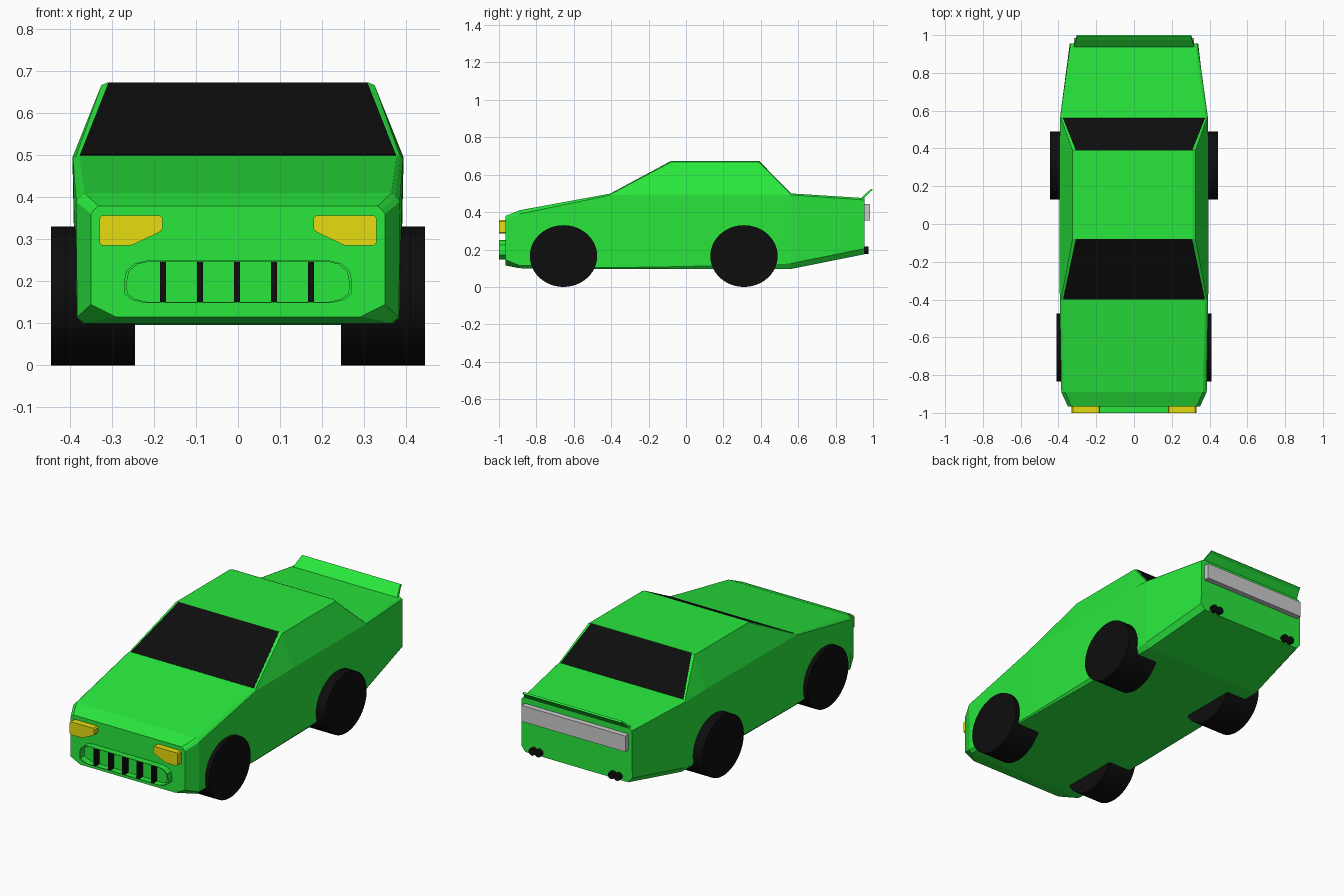
import bpy, bmesh, math
from mathutils import Vector

if "Cube" in bpy.data.objects:
    bpy.data.objects.remove(bpy.data.objects["Cube"])


def material(name, rgb):
    m = bpy.data.materials.new(name)
    m.diffuse_color = (*rgb, 1)
    m.use_nodes = True
    m.node_tree.nodes["Principled BSDF"].inputs["Base Color"].default_value = m.diffuse_color
    return m


GREEN = material("green_paint", (0.022, 0.8, 0.047))
BLACK = material("black", (0.004, 0.004, 0.004))
YELLOW = material("yellow_lamp", (0.8, 0.72, 0.005))


def finish(name, bm, mat=None):
    bmesh.ops.recalc_face_normals(bm, faces=bm.faces)
    me = bpy.data.meshes.new(name)
    bm.to_mesh(me)
    bm.free()
    ob = bpy.data.objects.new(name, me)
    bpy.context.collection.objects.link(ob)
    if mat:
        me.materials.append(mat)
    return ob


def loft(name, rings, mat=None, cap=True, closed=False):
    """Skin a list of equal-length point loops."""
    bm = bmesh.new()
    vs = [[bm.verts.new(p) for p in r] for r in rings]
    n = len(vs[0])
    pairs = list(zip(vs, vs[1:])) + ([(vs[-1], vs[0])] if closed else [])
    for a, b in pairs:
        for i in range(n):
            j = (i + 1) % n
            bm.faces.new((a[i], a[j], b[j], b[i]))
    if cap and not closed:
        bm.faces.new(vs[0])
        bm.faces.new(vs[-1])
    return finish(name, bm, mat)


def box(name, x0, x1, y0, y1, z0, z1, mat=None):
    ring = [(x0, z0), (x1, z0), (x1, z1), (x0, z1)]
    return loft(name, [[(x, y, z) for x, z in ring] for y in (y0, y1)], mat)


def cylinder(name, radius, depth, sides, loc, axis, mat):
    bpy.ops.mesh.primitive_cylinder_add(
        vertices=sides, radius=radius, depth=depth, location=loc,
        rotation=(0, math.pi / 2, 0) if axis == 'X' else (math.pi / 2, 0, 0))
    ob = bpy.context.object
    ob.name = name
    ob.data.materials.append(mat)
    bpy.ops.object.shade_smooth_by_angle()
    return ob


# Body: stations along y, each a half section from underside to roof
stations = [
    (-0.965, [(.29, .115), (.35, .145), (.35, .36), (.342, .371), (.332, .379)]),
    (-0.89, [(.365, .10), (.383, .115), (.385, .39), (.376, .401), (.365, .41)]),
    (-0.40, [(.38, .096), (.386, .103), (.393, .492), (.386, .497), (.378, .50)]),
    (-0.08, [(.375, .096), (.386, .108), (.394, .495), (.325, .667), (.31, .673)]),
    (0.39, [(.37, .096), (.386, .118), (.394, .495), (.325, .667), (.31, .673)]),
    (0.56, [(.365, .096), (.386, .125), (.392, .492), (.386, .497), (.378, .50)]),
    (0.955, [(.315, .175), (.34, .205), (.337, .465), (.331, .471), (.324, .475)]),
]
loft("car_body", [[(x, y, z) for x, z in half] +
                  [(-x, y, z) for x, z in reversed(half)]
                  for y, half in stations], GREEN)


# Windscreen and rear window: thin panels laid on the sloping cabin faces
def window(name, y_low, y_high):
    low, high = (.376, .50), (.308, .672)
    quad = [Vector((-low[0], y_low, low[1])), Vector((low[0], y_low, low[1])),
            Vector((high[0], y_high, high[1])), Vector((-high[0], y_high, high[1]))]
    n = (quad[1] - quad[0]).cross(quad[2] - quad[1]).normalized()
    if n.z < 0:
        n = -n
    loft(name, [[p - n * .003 for p in quad], [p + n * .0015 for p in quad]], BLACK)


window("windscreen", -0.40, -0.08)
window("rear_window", 0.56, 0.39)

# Wheels, headlights and exhaust pipes on both sides
lamp = [(.18, .35), (.186, .357), (.324, .357), (.33, .35), (.33, .292),
        (.323, .285), (.255, .285), (.185, .318), (.18, .325)]
for s, side in ((1, "right"), (-1, "left")):
    for label, y, x0, x1 in (("front", -.655, .245, .41), ("rear", .31, .245, .445)):
        w = cylinder(f"{label}_wheel_{side}", .18, x1 - x0, 48,
                     (s * (x0 + x1) / 2, y, .165), 'X', BLACK)
        w.scale.x = .165 / .18  # local x is world z after the rotation
    loft(f"headlight_{side}", [[(s * x, y, z) for x, z in lamp] for y in (-1.0, -.955)], YELLOW)
    for i, x in enumerate((.225, .26)):
        cylinder(f"exhaust_{side}_{i}", .02, .05, 16, (s * x, .952, .197), 'Y', BLACK)

# Grille: raised rounded frame with upright bars
half = [(.215, .25), (.245, .243), (.266, .225), (.271, .20),
        (.27, .17), (.252, .156), (.22, .148)]
outer = half + [(-x, z) for x, z in reversed(half)]
inner = [(x * .975, .2 + (z - .2) * .95) for x, z in outer]
loft("grille_frame", [[(x, y, z) for x, z in prof] for prof, y in
                      ((outer, -.955), (outer, -1.0), (inner, -1.0), (inner, -.955))],
     GREEN, closed=True)
for i in range(5):
    x = -.178 + i * .088
    box(f"grille_bar_{i}", x - .007, x + .007, -1.0, -.955, .149, .249, BLACK)

# Tail light strip
box("tail_light_strip", -.318, .318, .945, .985, .355, .443)

# Spoiler: thin bent plate rising from the boot edge
spoiler = [(.932, .472), (.975, .512), (.992, .525), (1.0, .518), (.985, .508), (.95, .472)]
loft("spoiler", [[(s * (.32 - .02 * (z - .472) / .055), y, z) for y, z in spoiler]
                 for s in (-1, 1)], GREEN)
